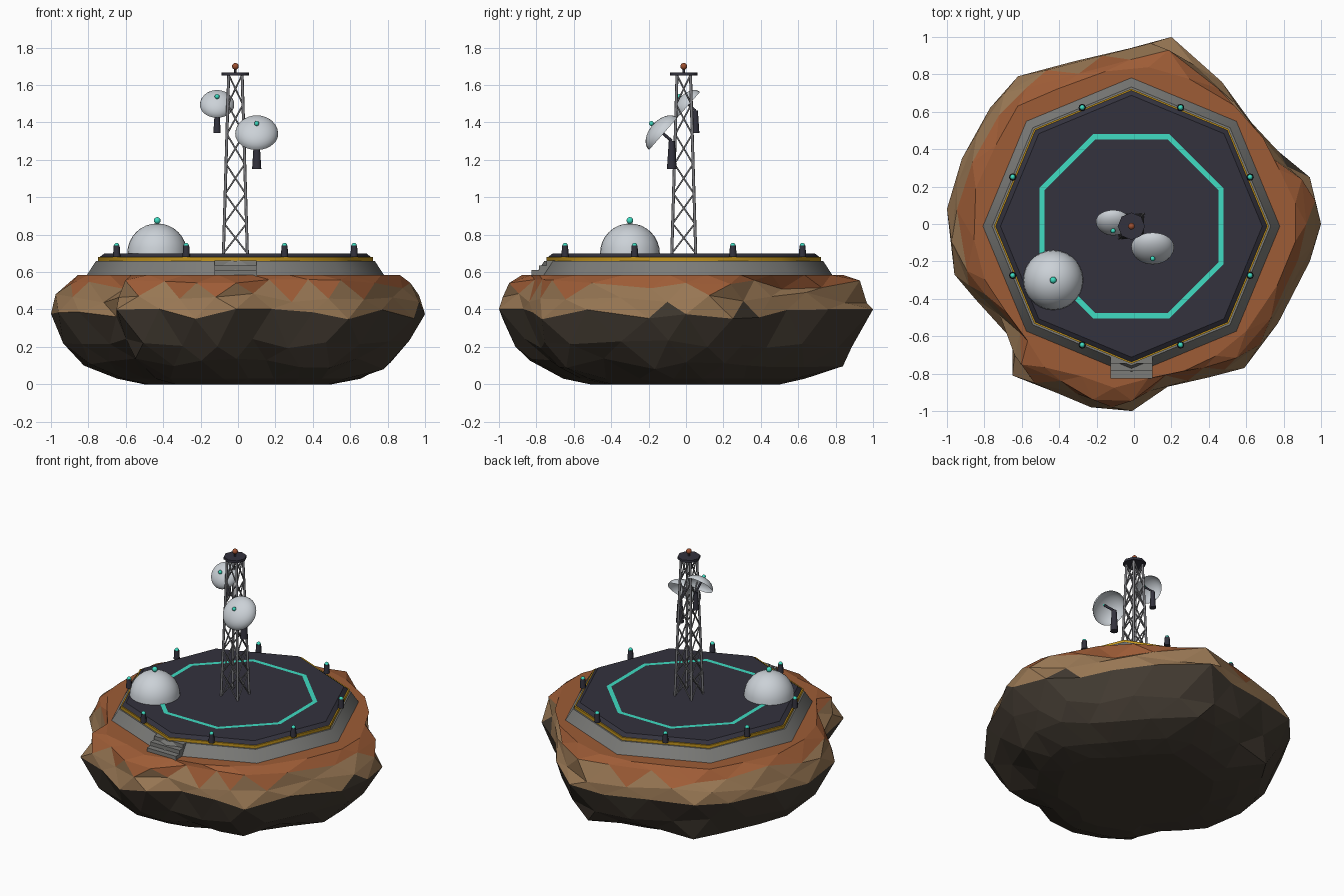
import bpy, bmesh, math, random
from mathutils import Vector, Matrix

random.seed(4)
if "Cube" in bpy.data.objects:
    bpy.data.objects.remove(bpy.data.objects["Cube"])

CX, CY = -0.014, -0.012          # platform axis
DECK_Z = 0.70


def material(name, r, g, b):
    m = bpy.data.materials.new(name)
    m.use_nodes = True
    m.diffuse_color = (r, g, b, 1)
    bsdf = next(n for n in m.node_tree.nodes if n.type == 'BSDF_PRINCIPLED')
    bsdf.inputs["Base Color"].default_value = (r, g, b, 1)
    bsdf.inputs["Roughness"].default_value = 0.8
    return m


RUST = material("rust_soil", 0.34, 0.107, 0.037)
TAN = material("tan_rock", 0.31, 0.182, 0.087)
DARK = material("dark_rock", 0.055, 0.043, 0.031)
CONCRETE = material("concrete_grey", 0.2, 0.2, 0.19)
NAVY = material("deck_navy", 0.033, 0.032, 0.047)
YELLOW = material("safety_yellow", 0.55, 0.3, 0.012)
TEAL = material("teal_light", 0.05, 0.72, 0.54)
WHITE = material("shell_white", 0.6, 0.64, 0.68)
STEEL = material("steel_grey", 0.21, 0.21, 0.225)
BEACON = material("beacon_red", 0.34, 0.08, 0.03)


def finish(name, bm, *mats, smooth=False, flat_caps=False):
    """Turn a bmesh into a named object."""
    bmesh.ops.recalc_face_normals(bm, faces=bm.faces)
    for f in bm.faces:
        f.smooth = smooth and not (flat_caps and len(f.verts) > 4)
    me = bpy.data.meshes.new(name)
    bm.to_mesh(me)
    bm.free()
    for m in mats:
        me.materials.append(m)
    ob = bpy.data.objects.new(name, me)
    bpy.context.scene.collection.objects.link(ob)
    return ob


def strut(bm, p, q, r1, r2=None, sides=8):
    """Tapered rod from p to q."""
    p, q = Vector(p), Vector(q)
    d = q - p
    rot = d.to_track_quat('Z', 'Y').to_matrix().to_4x4()
    bmesh.ops.create_cone(bm, cap_ends=True, segments=sides, radius1=r1,
                          radius2=r1 if r2 is None else r2, depth=d.length,
                          matrix=Matrix.Translation((p + q) / 2) @ rot)


def prism(name, mat, x, y, z0, z1, r0, r1, sides=8):
    bm = bmesh.new()
    strut(bm, (x, y, z0), (x, y, z1), r0, r1, sides)
    return finish(name, bm, mat, smooth=True, flat_caps=True)


def ball(name, mat, loc, r):
    bm = bmesh.new()
    bmesh.ops.create_uvsphere(bm, u_segments=12, v_segments=8, radius=r,
                              matrix=Matrix.Translation(loc))
    return finish(name, bm, mat, smooth=True)


def cap(name, mat, loc, direction, r, depth):
    """Open half shell bulging along direction."""
    bm = bmesh.new()
    bmesh.ops.create_uvsphere(bm, u_segments=28, v_segments=16, radius=1)
    low = [v for v in bm.verts if v.co.z < -0.001]
    bmesh.ops.delete(bm, geom=low, context='VERTS')
    rot = Vector(direction).to_track_quat('Z', 'Y').to_matrix().to_4x4()
    mat4 = Matrix.Translation(loc) @ rot @ Matrix.Diagonal((r, r, depth, 1))
    bmesh.ops.transform(bm, matrix=mat4, verts=bm.verts)
    return finish(name, bm, mat, smooth=True)


def polar(r, a, z):
    return Vector((CX + r * math.cos(a), CY + r * math.sin(a), z))


# Floating rock: craggy plan outline swept through height levels
OUTLINE = [Vector(p) for p in (
    (1, 0), (.94, .25), (.77, .39), (.63, .54), (.47, .76), (.2, 1),
    (-.02, .94), (-.32, .87), (-.62, .79), (-.77, .62), (-.92, .35),
    (-1, .08), (-.96, -.27), (-.85, -.4), (-.65, -.62), (-.65, -.81),
    (-.42, -.9), (-.23, -.98), (-.01, -1), (.18, -.87), (.4, -.82),
    (.59, -.77), (.77, -.53), (.94, -.2))]
LEVELS = [(0, .51), (.03, .67), (.11, .84), (.22, .94), (.375, 1),
          (.465, .985), (.535, .945), (.585, .885)]
N = len(OUTLINE)
bm = bmesh.new()
rings = []
for k, (z, f) in enumerate(LEVELS):
    ring = []
    t = (k % 2) / 2
    for i in range(N):
        p = OUTLINE[i].lerp(OUTLINE[(i + 1) % N], t)
        p = p * f * (1 if k == 4 else random.uniform(.97, 1.015))
        if k == len(LEVELS) - 1 and p.length < .83:
            p = p.normalized() * .83
        dz = random.uniform(-.03, .03) if 1 < k < len(LEVELS) - 1 else 0
        ring.append(bm.verts.new((p.x, p.y, z + dz)))
    rings.append(ring)
for k in range(len(rings) - 1):
    lo, hi = rings[k], rings[k + 1]
    for i in range(N):
        j = (i + 1) % N
        if k % 2:
            bm.faces.new((lo[i], hi[j], hi[i]))
            bm.faces.new((lo[i], lo[j], hi[j]))
        else:
            bm.faces.new((lo[i], lo[j], hi[i]))
            bm.faces.new((lo[j], hi[j], hi[i]))
bm.faces.new(rings[0])
bm.faces.new(rings[-1])
for f in bm.faces:
    h = f.calc_center_median().z
    f.material_index = 2 if h < .39 else 0 if h > .515 else 1
finish("rock_island", bm, RUST, TAN, DARK)

# Octagonal landing platform
prism("platform_foundation", CONCRETE, CX, CY, .56, .66, .81, .745)
prism("safety_band", YELLOW, CX, CY, .655, .68, .735, .735)
prism("deck", NAVY, CX, CY, .676, DECK_Z, .731, .7)

# Painted landing ring
bm = bmesh.new()
loops = [[bm.verts.new(polar(r, (s + .5) * math.tau / 8, DECK_Z + .004))
          for s in range(8)] for r in (.503, .533)]
for s in range(8):
    n = (s + 1) % 8
    bm.faces.new((loops[0][s], loops[1][s], loops[1][n], loops[0][n]))
finish("landing_ring", bm, TEAL)

# Edge lights
for s in range(8):
    p = polar(.687, (s + .5) * math.tau / 8, 0)
    prism(f"edge_light_post_{s}", NAVY, p.x, p.y, .68, .741, .02, .016)
    ball(f"edge_light_lamp_{s}", TEAL, (p.x, p.y, .742), .014)

# Entry steps
bm = bmesh.new()
for n in range(3):
    top, front = .61 + n * .026, -.825 + n * .04
    loc = Vector((CX, (front - .68) / 2, (top + .57) / 2))
    size = Matrix.Diagonal((.225, -.68 - front, top - .57, 1))
    bmesh.ops.create_cube(bm, size=1, matrix=Matrix.Translation(loc) @ size)
finish("entry_steps", bm, CONCRETE)

# Radar dome
cap("radar_dome", WHITE, (-.432, -.3, DECK_Z), (0, 0, 1), .16, .16)
ball("dome_lamp", TEAL, (-.432, -.3, .876), .018)

# Lattice tower: four legs with crossed braces
TOP, BAYS = 1.655, 6


def corner(c, t):
    half = .064 + (.036 - .064) * t
    sx, sy = [(-1, -1), (1, -1), (1, 1), (-1, 1)][c % 4]
    return Vector((CX + sx * half, CY + sy * half,
                   DECK_Z + (TOP - DECK_Z) * t))


bm = bmesh.new()
for c in range(4):
    strut(bm, corner(c, 0), corner(c, 1), .008)
    for b in range(BAYS):
        t0, t1 = b / BAYS, (b + 1) / BAYS
        strut(bm, corner(c, t0), corner(c + 1, t1), .0045)
        strut(bm, corner(c + 1, t0), corner(c, t1), .0045)
finish("lattice_tower", bm, STEEL, smooth=True, flat_caps=True)
prism("tower_top_plate", NAVY, CX, CY, 1.65, 1.667, .073, .073)
prism("beacon_stem", NAVY, CX, CY, 1.665, 1.69, .007, .007)
ball("tower_beacon", BEACON, (CX, CY, 1.7), .018)

# Dish antennas: shell, lamp, bent arm and tapered mount
AIM = Vector((0, -.75, .66)).normalized()
for name, loc, s in (("lower", (.1, -.122, 1.339), 1),
                     ("upper", (-.112, .014, 1.494), .8)):
    loc = Vector(loc)
    cap(name + "_dish", WHITE, loc, AIM, .115 * s, .074 * s)
    ball(name + "_dish_lamp", TEAL, loc + AIM * .084 * s, .013)
    elbow = loc + Vector((0, .046, -.038)) * s
    bm = bmesh.new()
    strut(bm, loc + AIM * .06 * s, elbow, .008 * s)
    strut(bm, elbow + Vector((0, 0, -.15 * s)), elbow, .026 * s, .016 * s, 10)
    finish(name + "_dish_mount", bm, NAVY, smooth=True, flat_caps=True)
